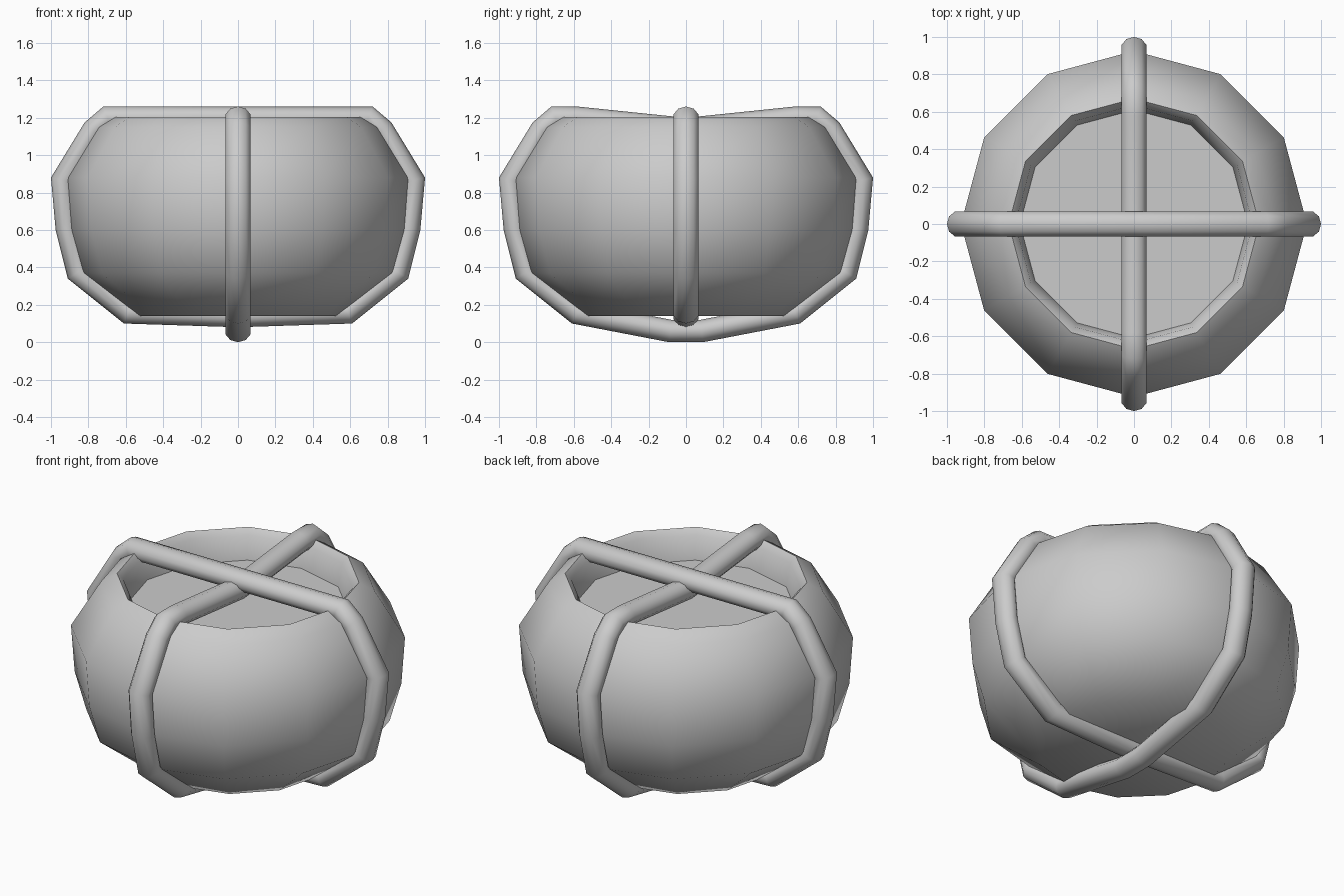
import bpy, bmesh, math
from mathutils import Vector

cube = bpy.data.objects.get("Cube")
if cube:
    bpy.data.objects.remove(cube, do_unlink=True)

grey = bpy.data.materials.new("plain grey")
grey.use_nodes = True
grey.diffuse_color = (0.6, 0.6, 0.6, 1)
grey.node_tree.nodes["Principled BSDF"].inputs["Base Color"].default_value = grey.diffuse_color


def finish(name, bm, angle):
    bmesh.ops.recalc_face_normals(bm, faces=bm.faces)
    mesh = bpy.data.meshes.new(name)
    bm.to_mesh(mesh)
    bm.free()
    mesh.materials.append(grey)
    obj = bpy.data.objects.new(name, mesh)
    bpy.context.collection.objects.link(obj)
    bpy.ops.object.select_all(action='DESELECT')
    bpy.context.view_layer.objects.active = obj
    obj.select_set(True)
    bpy.ops.object.shade_smooth_by_angle(angle=math.radians(angle))
    return obj


def bridge(bm, a, b):
    n = len(a)
    for i in range(n):
        bm.faces.new((a[i], a[(i + 1) % n], b[(i + 1) % n], b[i]))


def lathe(name, profile, sides=12):
    bm = bmesh.new()
    rings = []
    for r, z in profile:
        rings.append([bm.verts.new((r * math.cos(math.tau * i / sides),
                                    r * math.sin(math.tau * i / sides), z))
                      for i in range(sides)])
    for a, b in zip(rings, rings[1:]):
        bridge(bm, a, b)
    bm.faces.new(rings[0])
    bm.faces.new(rings[-1])
    return finish(name, bm, 60)


def band(name, outline, turn, sides=10, width=0.07, depth=0.06):
    """Closed round strap whose outer edge follows the mirrored outline."""
    path = outline + [(-u, z) for u, z in reversed(outline) if u > 0]
    path = [Vector(p) for p in path]
    bm = bmesh.new()
    rings = []
    for i, p in enumerate(path):
        d0 = (p - path[i - 1]).normalized()
        d1 = (path[(i + 1) % len(path)] - p).normalized()
        t = (d0 + d1).normalized()
        out = Vector((t.y, -t.x)) / max(t.dot(d0), 0.7)
        ring = []
        for k in range(sides):
            a = math.tau * k / sides
            q = p + out * depth * (math.cos(a) - 1)
            side = width * math.sin(a)
            co = (side, q.x, q.y) if turn else (q.x, side, q.y)
            ring.append(bm.verts.new(co))
        rings.append(ring)
    for i in range(len(rings)):
        bridge(bm, rings[i - 1], rings[i])
    return finish(name, bm, 75)


# Pot body with a recessed flat filling
lathe("pot", [(0.54, 0.14), (0.84, 0.37), (0.905, 0.6), (0.925, 0.88),
              (0.76, 1.15), (0.67, 1.205), (0.635, 1.17), (0.61, 1.03)])

# Two crossing straps sharing the same side outline
flank = [(0.61, 0.1), (0.91, 0.34), (0.975, 0.6), (1.0, 0.88),
         (0.82, 1.175), (0.72, 1.26)]
band("cross_strap", [(0, 0.08)] + flank + [(0, 1.26)], False)
band("front_back_strap", [(0.09, 0.0)] + flank + [(0.58, 1.26), (0, 1.2)], True)
